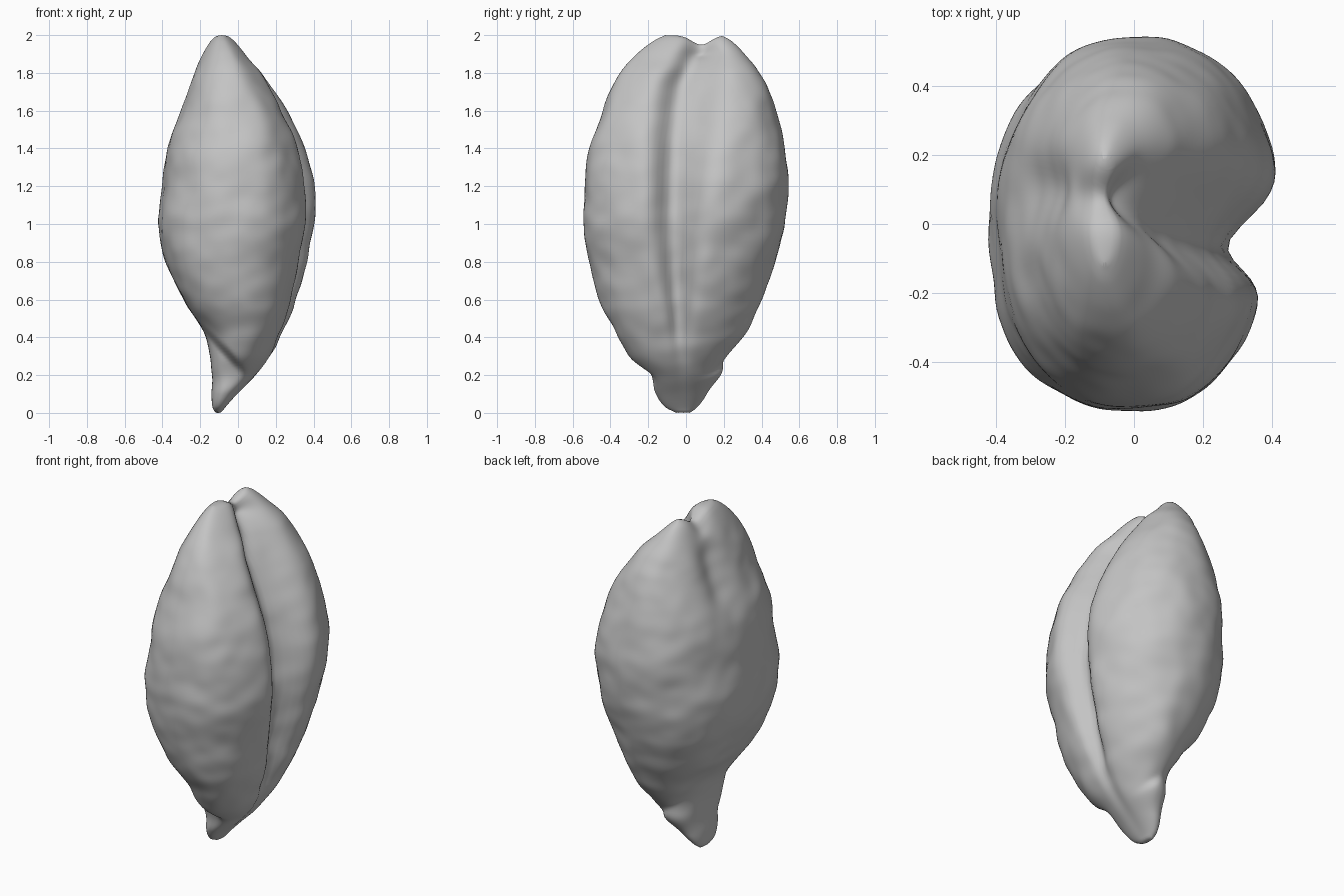
import bpy
import bmesh
import math
from mathutils import Vector, noise

cube = bpy.data.objects.get("Cube")
if cube:
    bpy.data.objects.remove(cube)

# Outline of the shell: height, x min, x max, y min, y max
OUTLINE = [
    (0.0, -.12, -.09, -.05, .02),
    (0.03, -.135, -.065, -.11, .06),
    (0.1, -.14, 0, -.16, .11),
    (0.2, -.135, .10, -.20, .15),
    (0.3, -.15, .17, -.30, .22),
    (0.45, -.19, .25, -.38, .33),
    (0.6, -.29, .31, -.46, .40),
    (0.8, -.385, .365, -.51, .47),
    (1.0, -.42, .41, -.54, .52),
    (1.2, -.40, .41, -.54, .54),
    (1.4, -.375, .37, -.51, .52),
    (1.6, -.31, .29, -.44, .48),
    (1.8, -.235, .17, -.35, .39),
    (1.9, -.19, .07, -.26, .31),
    (1.97, -.15, -.01, -.17, .24),
    (2.0, -.12, -.05, -.11, .19),
]
# Long cleft: height, y position, depth, front width, back width
CLEFT = [(0, -.02, 0, .04, .04), (.3, -.03, .02, .04, .04), (.55, -.04, .08, .05, .06),
         (.9, -.05, .13, .09, .10), (1.3, -.05, .15, .10, .14), (1.7, -.01, .15, .11, .18),
         (1.9, .07, .12, .09, .11), (2, .08, .03, .06, .06)]


def smooth(a, b, t):
    t = min(1, max(0, (t - a) / (b - a)))
    return t * t * (3 - 2 * t)


def bump(t, centre, width):
    return math.exp(-((t - centre) / width) ** 2)


def sample(table, z):
    """Smooth interpolation of a table along its first column."""
    last = len(table) - 1
    i = max(k for k in range(last) if table[k][0] <= z)
    p, q = table[i], table[i + 1]
    o, r = table[max(i - 1, 0)], table[min(i + 2, last)]
    h = q[0] - p[0]
    t = (z - p[0]) / h
    out = []
    for c in range(1, len(p)):
        m0 = (q[c] - o[c]) / (q[0] - o[0]) * h
        m1 = (r[c] - p[c]) / (r[0] - p[0]) * h
        out.append((2*t**3 - 3*t*t + 1) * p[c] + (t**3 - 2*t*t + t) * m0
                   + (3*t*t - 2*t**3) * q[c] + (t**3 - t*t) * m1)
    return out


def power(v, n):
    return math.copysign(abs(v) ** (2 / n), v)


def shell_point(angle, z):
    x0, x1, y0, y1 = sample(OUTLINE, z)
    groove_y, depth, front, back = sample(CLEFT, z)
    cx, cy = (x0 + x1) / 2, (y0 + y1) / 2
    c, s = math.cos(angle), math.sin(angle)
    # Full oval, squarer on the closed side low down and toward the front
    body = smooth(.4, .9, z) * smooth(2, 1.8, z)
    n = 2.15 + .1 * body + max(-c, 0) * (.6 * bump(z, .6, .2) - .25 * s * body)
    x = cx + ((x1 - x0) / 2 + .015 * body * max(c, 0)) * power(c, n)
    y = cy + (y1 - y0) / 2 * power(s, n)
    # Boxy tail tucked under the slanted rim of the body
    rim = .26 - 1.05 * x
    tail = smooth(rim + .025, rim - .035, z) * smooth(.1, .25, z)
    half = .17 + .035 * s + .06 * smooth(.1, .4, z)
    y += tail * (cy + half * power(s, 3) - y) * smooth(.12, -.02, x)
    # Cleft, with the front lobe lower than the back one
    side = smooth(0, .4, c)
    x -= side * depth * bump(y, groove_y, front if y < groove_y else back)
    x -= (smooth(0, .9, c) * .035 * smooth(groove_y + .06, groove_y - .06, y)
          * smooth(.3, .8, z) * smooth(2, 1.85, z))
    # Broad dent on the opposite side and notch between the two tips
    x += smooth(0, -.4, c) * .04 * bump(y, .1, .09) * bump(z, 1.7, .22)
    top = z - .05 * smooth(1.85, 1.98, z) * bump(y, .08, .07)
    # Gentle lumps, fading toward the ends
    p = Vector((x, y, top))
    lump = noise.noise(p * 5) * .012 + noise.noise(Vector((x * 9, y * 9, z * 11))) * .006
    lump *= smooth(0, .4, z) * smooth(2, 1.75, z)
    return p + Vector((c, s, 0)) * lump


RINGS, SIDES = 130, 128
bm = bmesh.new()
rings = []
for i in range(RINGS + 1):
    u = i / RINGS
    z = u + .5 * (1 - math.cos(math.pi * u))
    rings.append([bm.verts.new(shell_point(math.tau * j / SIDES, z)) for j in range(SIDES)])
for low, high in zip(rings, rings[1:]):
    for j in range(SIDES):
        k = (j + 1) % SIDES
        bm.faces.new((low[j], low[k], high[k], high[j]))
bm.faces.new(rings[0][::-1])
bm.faces.new(rings[-1])
bmesh.ops.triangulate(bm, faces=[f for f in bm.faces if len(f.verts) > 4])
# Soften the tips and the creases
bmesh.ops.smooth_vert(bm, verts=bm.verts, factor=.5, use_axis_x=True, use_axis_y=True, use_axis_z=True)
bmesh.ops.recalc_face_normals(bm, faces=bm.faces)

mesh = bpy.data.meshes.new("shell")
bm.to_mesh(mesh)
bm.free()
shell = bpy.data.objects.new("shell", mesh)
bpy.context.collection.objects.link(shell)

grey = bpy.data.materials.new("plain grey")
grey.use_nodes = True
colour = (.55, .55, .55, 1)
grey.diffuse_color = colour
grey.node_tree.nodes["Principled BSDF"].inputs["Base Color"].default_value = colour
mesh.materials.append(grey)

bpy.context.view_layer.objects.active = shell
shell.select_set(True)
bpy.ops.object.shade_smooth_by_angle(angle=math.radians(60))
